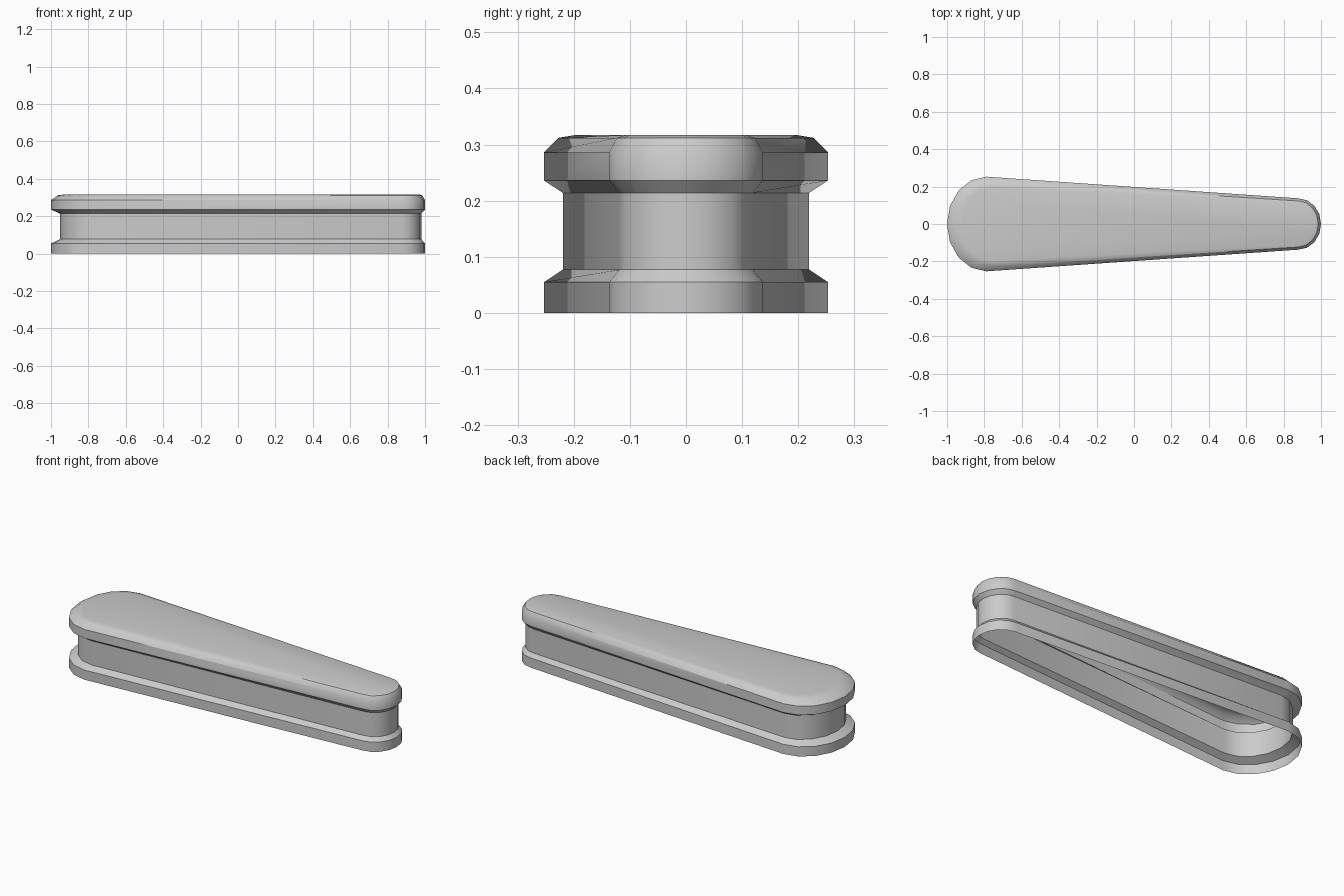
import bpy, bmesh, math

if "Cube" in bpy.data.objects:
    bpy.data.objects.remove(bpy.data.objects["Cube"])

SEG = 8  # segments in each rounded end


def outline(t):
    """Tapered capsule outline, shrunk by the fraction t."""
    k = 1 - t
    ends = ((0.88 - 0.03 * t, 0.12 * k, 0.137 * k, -90),
            (-0.79 + 0.15 * t, 0.21 * k, 0.253 * k, 90))
    pts = []
    for cx, rx, ry, start in ends:
        for i in range(SEG + 1):
            a = math.radians(start + 180 * i / SEG)
            pts.append((cx + rx * math.cos(a), ry * math.sin(a)))
    return pts


# Wall profile from the open bottom to the lid: (shrink, height)
profile = [(0, 0), (0, 0.055), (0.132, 0.077), (0.132, 0.214), (0, 0.236),
           (0, 0.286), (0.1, 0.312), (0.22, 0.317)]

# Hollow grooved shell with a closed top
bm = bmesh.new()
rings = [[bm.verts.new((x, y, z)) for x, y in outline(t)] for t, z in profile]
for low, high in zip(rings, rings[1:]):
    n = len(low)
    for i in range(n):
        j = (i + 1) % n
        bm.faces.new((low[i], low[j], high[j], high[i]))
bm.faces.new(rings[-1])

mesh = bpy.data.meshes.new("grooved_shell")
bm.to_mesh(mesh)
bm.free()
shell = bpy.data.objects.new("grooved_shell", mesh)
bpy.context.collection.objects.link(shell)
bpy.context.view_layer.objects.active = shell
shell.select_set(True)
bpy.ops.object.shade_smooth_by_angle(angle=math.radians(35))
